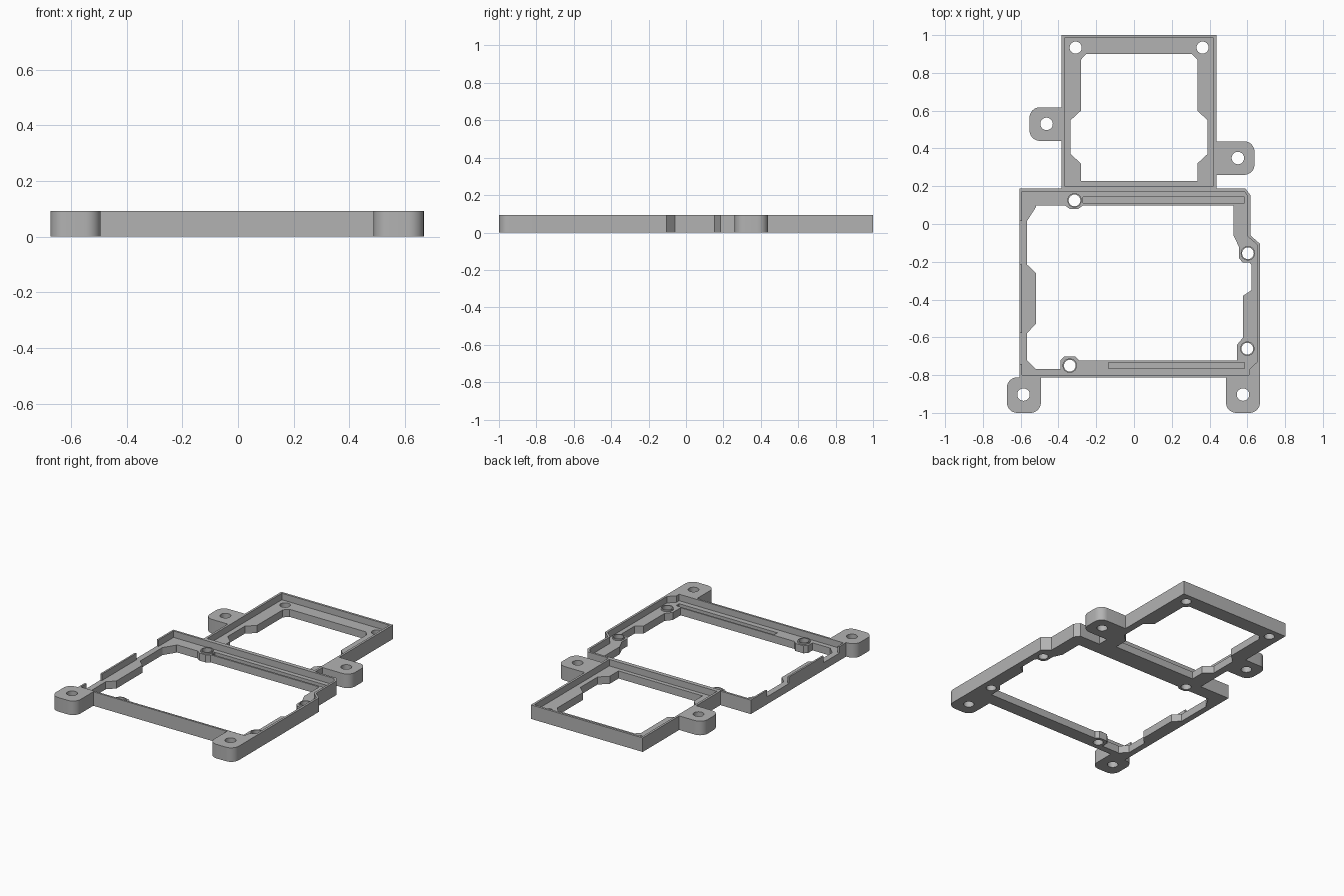
import bpy, bmesh, math

if "Cube" in bpy.data.objects:
    bpy.data.objects.remove(bpy.data.objects["Cube"], do_unlink=True)

H = 0.093       # full height
SHELF = 0.05    # height of the ledge inside the rim
RIM = 0.015     # rim thickness

grey = bpy.data.materials.new("matte grey plastic")
grey.use_nodes = True
colour = (0.45, 0.45, 0.45, 1)
grey.diffuse_color = colour
grey.node_tree.nodes["Principled BSDF"].inputs["Base Color"].default_value = colour


def prism(name, outline, z0, z1):
    """Extrude a closed outline between two heights."""
    bm = bmesh.new()
    face = bm.faces.new([bm.verts.new((x, y, z0)) for x, y in outline])
    top = bmesh.ops.extrude_face_region(bm, geom=[face])["geom"]
    for v in top:
        if isinstance(v, bmesh.types.BMVert):
            v.co.z = z1
    bmesh.ops.recalc_face_normals(bm, faces=bm.faces)
    mesh = bpy.data.meshes.new(name)
    bm.to_mesh(mesh)
    bm.free()
    mesh.materials.append(grey)
    obj = bpy.data.objects.new(name, mesh)
    bpy.context.collection.objects.link(obj)
    return obj


def rect(x0, x1, y0, y1):
    return [(x0, y0), (x1, y0), (x1, y1), (x0, y1)]


def circle(x, y, r, n=32):
    return [(x + r * math.cos(math.tau * i / n), y + r * math.sin(math.tau * i / n)) for i in range(n)]


def rounded(x0, x1, y0, y1, corners, r=0.055, n=8):
    """Rectangle with only the named corners rounded (counted from lower left, counter-clockwise)."""
    pts = []
    for k, (x, y) in enumerate(rect(x0, x1, y0, y1)):
        if k not in corners:
            pts.append((x, y))
            continue
        cx = x + (r if k in (0, 3) else -r)
        cy = y + (r if k in (0, 1) else -r)
        for i in range(n + 1):
            a = math.pi + (k + i / n) * math.pi / 2
            pts.append((cx + r * math.cos(a), cy + r * math.sin(a)))
    return pts


def cut(obj, outline, z0=-0.1, z1=0.2):
    """Cut a prism out of an object."""
    cutter = prism("cutter", outline, z0, z1)
    cutter.hide_render = True
    mod = obj.modifiers.new("cut", "BOOLEAN")
    mod.operation = "DIFFERENCE"
    mod.solver = "EXACT"
    mod.object = cutter
    bpy.context.view_layer.objects.active = obj
    bpy.ops.object.modifier_apply(modifier=mod.name)
    bpy.data.objects.remove(cutter, do_unlink=True)


def finish(obj):
    bpy.ops.object.select_all(action="DESELECT")
    obj.select_set(True)
    bpy.context.view_layer.objects.active = obj
    bpy.ops.object.shade_smooth_by_angle(angle=math.radians(30))


# Small rear frame: rim, ledge, notched opening and two screw holes
x0, x1, y0, y1 = -0.383, 0.437, 0.186, 1.0
rear = prism("rear_frame", rect(x0, x1, y0, y1), 0, H)
cut(rear, rect(x0 + RIM, x1 - RIM, y0 + RIM, y1 - RIM), SHELF)
mid = (x0 + x1) / 2
half = [(0.28, 0.9), (0.308, 0.87), (0.308, 0.6), (0.362, 0.55),
        (0.362, 0.37), (0.308, 0.32), (0.308, 0.228)]
cut(rear, [(mid + x, y) for x, y in half] + [(mid - x, y) for x, y in reversed(half)])
for side in (-1, 1):
    cut(rear, circle(mid + side * 0.336, 0.934, 0.032))
finish(rear)

# Large front frame
outer = [(-0.606, 0.187), (0.59, 0.187), (0.616, 0.153), (0.616, -0.06),
         (0.667, -0.105), (0.667, -0.812), (-0.606, -0.812)]
recess = [(-0.594, 0.173), (0.583, 0.173), (0.602, 0.148), (0.602, -0.066), (0.652, -0.11),
          (0.652, -0.73), (0.61, -0.77), (0.61, -0.799), (-0.594, -0.799)]
opening = [(-0.52, 0.098), (-0.52, 0.088), (-0.566, 0.016), (-0.566, -0.215), (-0.52, -0.26),
           (-0.52, -0.53), (-0.566, -0.577), (-0.566, -0.722), (-0.52, -0.768),
           (-0.39, -0.768), (-0.39, -0.722), (-0.37, -0.702), (-0.31, -0.702), (-0.29, -0.722),
           (0.545, -0.722), (0.545, -0.64), (0.578, -0.6), (0.578, -0.38), (0.622, -0.35),
           (0.622, -0.217), (0.612, -0.203), (0.575, -0.203), (0.555, -0.18), (0.555, -0.12),
           (0.527, -0.06), (0.527, 0.098), (-0.27, 0.098), (-0.295, 0.08), (-0.34, 0.08),
           (-0.365, 0.098)]
front = prism("front_frame", outer, 0, H)
cut(front, recess, SHELF)
cut(front, opening)

# Lowered stretches of the left rim
for a, b in ((-0.215, 0.016), (-0.74, -0.577)):
    cut(front, rect(-0.65, -0.58, a, b), SHELF)

# Shallow grooves along the back and front ledges
cut(front, rect(-0.27, 0.585, 0.11, 0.143), SHELF - 0.025)
cut(front, rect(-0.135, 0.585, -0.764, -0.732), SHELF - 0.025)

# Screw holes with thin raised collars
for i, (x, y) in enumerate([(-0.315, 0.125), (0.603, -0.155), (0.6, -0.66), (-0.34, -0.75)]):
    cut(front, circle(x, y, 0.031))
    collar = prism(f"screw_collar_{i + 1}", circle(x, y, 0.038), SHELF - 0.002, SHELF + 0.01)
    cut(collar, circle(x, y, 0.031))
    finish(collar)
finish(front)

# Rounded mounting tabs: bounds, rounded corners, hole centre
tabs = {
    "rear_tab_a": ((-0.553, -0.383, 0.44, 0.618), (0, 3), (-0.463, 0.53)),
    "rear_tab_b": ((0.437, 0.638, 0.26, 0.438), (1, 2), (0.55, 0.349)),
    "front_tab_a": ((-0.673, -0.493, -1.0, -0.812), (0, 1, 3), (-0.585, -0.903)),
    "front_tab_b": ((0.487, 0.667, -1.0, -0.812), (0, 1), (0.577, -0.903)),
}
for name, (bounds, corners, hole) in tabs.items():
    tab = prism(name, rounded(*bounds, corners), 0, H)
    cut(tab, circle(*hole, 0.033))
    finish(tab)
